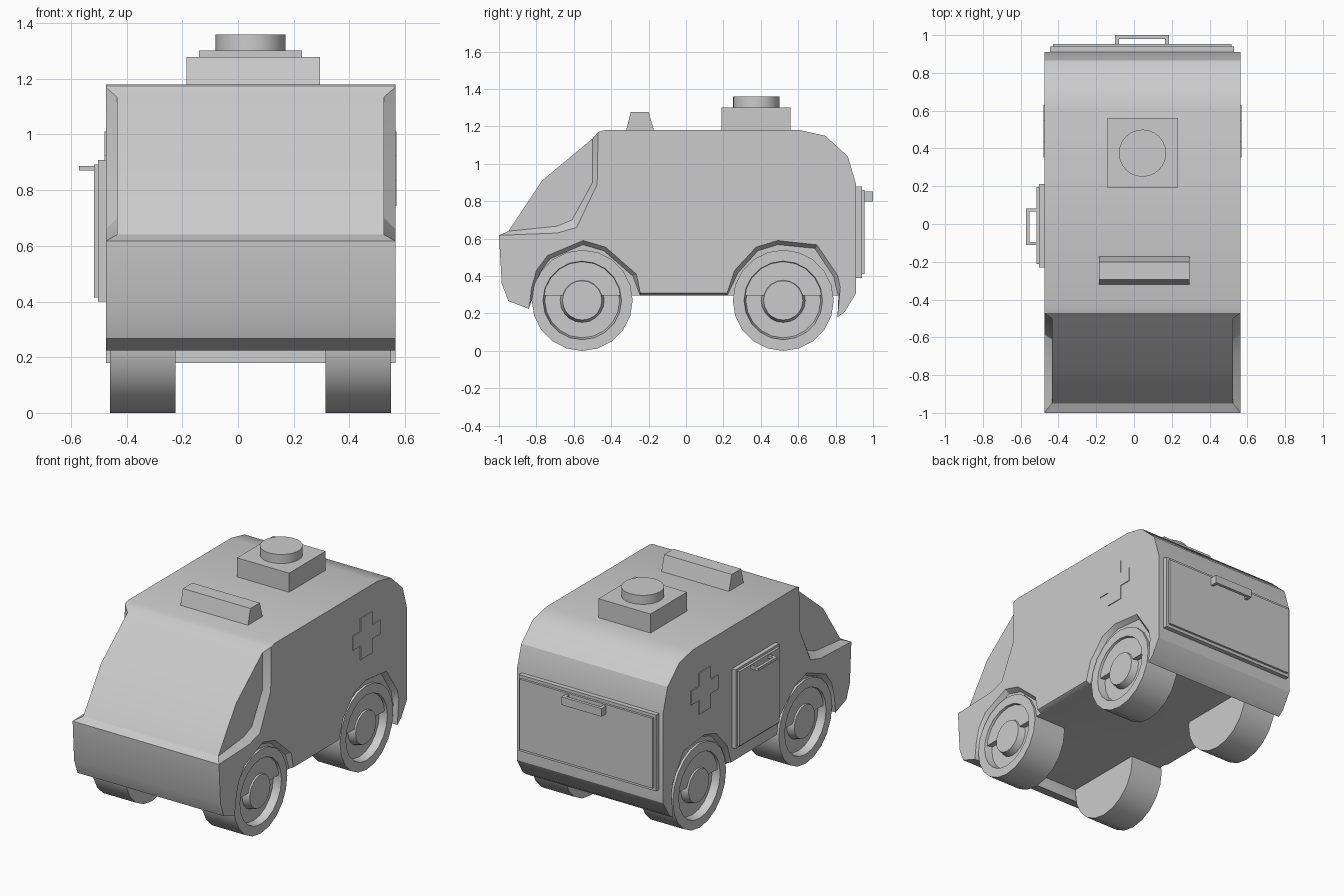
import bpy, bmesh, math
from mathutils import Vector

if "Cube" in bpy.data.objects:
    bpy.data.objects.remove(bpy.data.objects["Cube"])

CX = 0.045          # body centre line
HW = 0.52           # body half width


def finish(bm, name, smooth=None):
    bmesh.ops.remove_doubles(bm, verts=bm.verts, dist=1e-5)
    bmesh.ops.recalc_face_normals(bm, faces=bm.faces)
    me = bpy.data.meshes.new(name)
    bm.to_mesh(me)
    bm.free()
    ob = bpy.data.objects.new(name, me)
    bpy.context.collection.objects.link(ob)
    if smooth:
        bpy.ops.object.select_all(action='DESELECT')
        ob.select_set(True)
        bpy.context.view_layer.objects.active = ob
        bpy.ops.object.shade_smooth_by_angle(angle=math.radians(smooth))
    return ob


def face(bm, pts):
    bm.faces.new([bm.verts.new(p) for p in pts])


def prism(name, pts, direction):
    """Extrude a flat 3D outline along a vector."""
    bm = bmesh.new()
    d = Vector(direction)
    a = [Vector(p) for p in pts]
    face(bm, a)
    face(bm, [p + d for p in a])
    for p, q in zip(a, a[1:] + a[:1]):
        face(bm, [p, q, q + d, p + d])
    return finish(bm, name)


def box(name, x, y, z):
    return prism(name, [(x[0], y[0], z[0]), (x[1], y[0], z[0]),
                        (x[1], y[1], z[0]), (x[0], y[1], z[0])], (0, 0, z[1] - z[0]))


def lathe(name, profile, centre, axis, steps, smooth):
    """Spin (radius, offset) pairs around the x or z axis."""
    bm = bmesh.new()
    ax = Vector(axis)
    side = Vector((0, 0, 1)) if abs(ax.x) > 0.5 else Vector((1, 0, 0))
    vs = [bm.verts.new(Vector(centre) + ax * o + side * r) for r, o in profile]
    es = [bm.edges.new(e) for e in zip(vs, vs[1:])]
    bmesh.ops.spin(bm, geom=vs + es, cent=centre, axis=ax, angle=math.tau,
                   steps=steps, use_duplicate=False)
    return finish(bm, name, smooth)


# --- body side profile (y, z) ---
skin = [(-0.47, 1.17), (-0.435, 1.18), (0.61, 1.18), (0.745, 1.15), (0.865, 1.04),
        (0.91, 0.89), (0.91, 0.31), (0.85, 0.21), (0.81, 0.18)]
nose = [(-0.84, 0.225), (-0.95, 0.267), (-0.985, 0.36), (-1.0, 0.618)]
front_arch = [(-0.825, 0.34), (-0.80, 0.43), (-0.74, 0.51), (-0.55, 0.59),
              (-0.43, 0.555), (-0.265, 0.41), (-0.245, 0.31)]
rear_arch = [(0.22, 0.31), (0.26, 0.43), (0.375, 0.555), (0.49, 0.59),
             (0.70, 0.567), (0.81, 0.405), (0.825, 0.34)]
WF, WR = (-0.555, 0.27), (0.52, 0.27)
FLOOR = 0.295


def inset(chain, c, d=0.022):
    out = []
    for p in chain:
        v = Vector((c[0] - p[0], c[1] - p[1])).normalized() * d
        out.append((p[0] + v.x, p[1] + v.y) if p[1] > 0.32 else (p[0], FLOOR))
    return out


in_front = [(-0.825, FLOOR)] + inset(front_arch, WF)
in_rear = inset(rear_arch, WR) + [(0.815, FLOOR)]
arch_out = [nose[0]] + front_arch + rear_arch + [skin[-1]]
arch_in = in_front + in_rear

# cab cut-out: outer edge, inset edge, windscreen curve
cab_out = [skin[0], (-0.475, 0.89), (-0.585, 0.66), (-0.69, 0.63), nose[-1]]
cab_in = [(-0.50, 1.135), (-0.50, 0.90), (-0.61, 0.70), (-0.69, 0.667), (-0.95, 0.64)]
screen = [cab_in[0], (-0.77, 0.91), cab_in[-1]]


def strip(bm, a, b, ha, hb):
    """Bevel strips on both sides between two chains."""
    for s in (-1, 1):
        for i in range(len(a) - 1):
            face(bm, [(CX + s * ha, *a[i]), (CX + s * ha, *a[i + 1]),
                      (CX + s * hb, *b[i + 1]), (CX + s * hb, *b[i])])


def across(bm, a, b, ha, hb):
    face(bm, [(CX - ha, *a), (CX + ha, *a), (CX + hb, *b), (CX - hb, *b)])


bm = bmesh.new()
IN, GL = 0.49, 0.48
for chain in (skin, nose):
    for p, q in zip(chain, chain[1:]):
        across(bm, p, q, HW, HW)
outline = skin + arch_out[-2:0:-1] + nose + cab_out[-2:0:-1]
for s in (-1, 1):
    face(bm, [(CX + s * HW, *p) for p in outline])                 # side panels
    face(bm, [(CX + s * IN, *p) for p in in_front])                # arch backs
    face(bm, [(CX + s * IN, *p) for p in in_rear])
    face(bm, [(CX + s * GL, *p) for p in cab_in + [screen[1]]])    # side windows
strip(bm, arch_out, arch_in, HW, IN)
strip(bm, cab_out, cab_in, HW, GL)
across(bm, arch_out[0], arch_in[0], HW, IN)
across(bm, arch_out[-1], arch_in[-1], HW, IN)
floor_y = [in_front[0][0], in_front[-1][0], in_rear[0][0], in_rear[-1][0]]
face(bm, [(CX - IN, y, FLOOR) for y in floor_y] + [(CX + IN, y, FLOOR) for y in floor_y[::-1]])
across(bm, cab_out[0], cab_in[0], HW, GL)
across(bm, cab_out[-1], cab_in[-1], HW, GL)
for p, q in zip(screen, screen[1:]):
    across(bm, p, q, GL, GL)
finish(bm, "van_body", 30)

# --- wheels ---
wheel = [(0, -0.235), (0.27, -0.235), (0.27, 0), (0.21, 0), (0.20, -0.05),
         (0.118, -0.05), (0.105, -0.005), (0, -0.005)]
for label, c in (("front", WF), ("rear", WR)):
    for side, s in (("left", -1), ("right", 1)):
        lathe(f"{label}_{side}_wheel", wheel, (CX + s * 0.505, *c), (s, 0, 0), 20, 25)

# --- side crosses ---
ys, zs = (0.353, 0.433, 0.551, 0.631), (0.743, 0.834, 0.925, 1.01)
order = [(1, 0), (2, 0), (2, 1), (3, 1), (3, 2), (2, 2),
         (2, 3), (1, 3), (1, 2), (0, 2), (0, 1), (1, 1)]
for side, s in (("left", -1), ("right", 1)):
    prism(f"{side}_cross", [(CX + s * HW, ys[i], zs[j]) for i, j in order], (s * 0.005, 0, 0))

# --- roof lights ---
box("beacon_base", (-0.14, 0.23), (0.19, 0.56), (1.18, 1.302))
lathe("beacon_lamp", [(0, 0), (0.125, 0), (0.125, 0.06), (0, 0.06)],
      (CX, 0.375, 1.30), (0, 0, 1), 24, 30)
bar = [(-0.32, 1.18), (-0.295, 1.278), (-0.20, 1.278), (-0.172, 1.18)]
for name, x0, x1 in (("left_end", -0.185, -0.11), ("middle", -0.11, 0.20), ("right_end", 0.20, 0.295)):
    prism(f"light_bar_{name}", [(x0, *p) for p in bar], (x1 - x0, 0, 0))


def bracket(a, b, d, w):
    """U-shaped handle outline in plan: span a..b, depth d, arm width w."""
    return [(a, 0), (a, d), (b, d), (b, 0), (b - w, 0), (b - w, d - w), (a + w, d - w), (a + w, 0)]


# --- rear hatch ---
box("rear_hatch_frame", (-0.445, 0.53), (0.91, 0.94), (0.39, 0.88))
box("rear_hatch_panel", (-0.43, 0.515), (0.94, 0.954), (0.41, 0.86))
prism("rear_hatch_handle", [(u, 0.954 + v, 0.80) for u, v in bracket(-0.10, 0.185, 0.046, 0.02)], (0, 0, 0.052))

# --- left side door ---
box("side_door_frame", (-0.502, -0.475), (-0.23, 0.212), (0.40, 0.908))
box("side_door_panel", (-0.517, -0.502), (-0.213, 0.195), (0.415, 0.893))
prism("side_door_handle", [(-0.517 - v, u, 0.87) for u, v in bracket(-0.112, 0.083, 0.055, 0.018)], (0, 0, 0.016))
